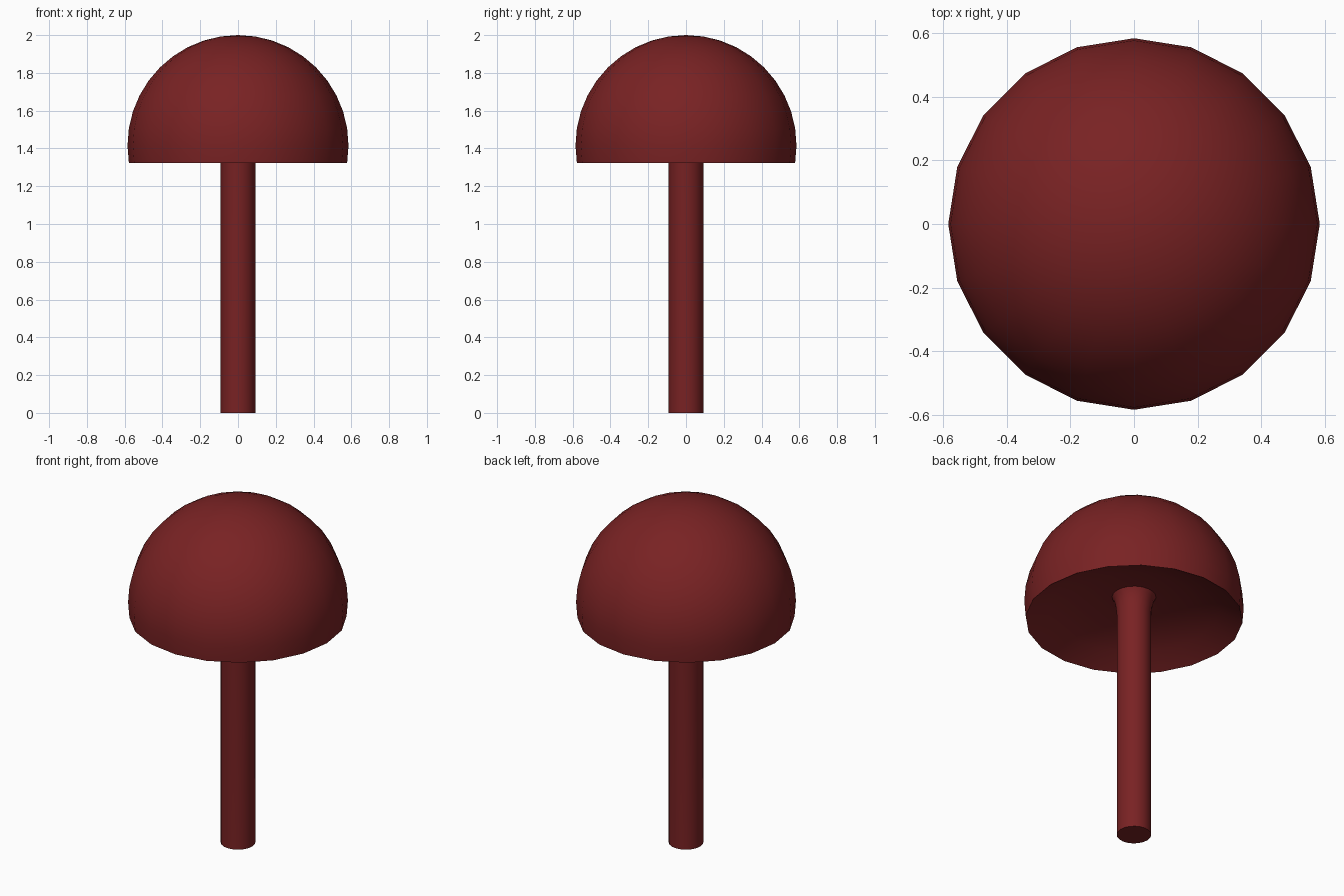
import bpy, bmesh
from math import sin, cos, pi, radians

if "Cube" in bpy.data.objects:
    bpy.data.objects.remove(bpy.data.objects["Cube"])

SIDES = 20

red = bpy.data.materials.new("dark_red")
red.diffuse_color = (0.19, 0.016, 0.017, 1)
red.use_nodes = True
red.node_tree.nodes["Principled BSDF"].inputs["Base Color"].default_value = red.diffuse_color


def lathe(name, profile):
    """Revolve (radius, z) points around z; radius 0 makes a pole."""
    bm = bmesh.new()
    rings = []
    for r, z in profile:
        if r == 0:
            rings.append([bm.verts.new((0, 0, z))] * SIDES)
        else:
            rings.append([bm.verts.new((r * cos(2 * pi * i / SIDES),
                                        r * sin(2 * pi * i / SIDES), z))
                          for i in range(SIDES)])
    for a, b in zip(rings, rings[1:]):
        for i in range(SIDES):
            j = (i + 1) % SIDES
            bm.faces.new(list(dict.fromkeys((a[i], a[j], b[j], b[i]))))
    bmesh.ops.recalc_face_normals(bm, faces=bm.faces)
    mesh = bpy.data.meshes.new(name)
    bm.to_mesh(mesh)
    bm.free()
    mesh.materials.append(red)
    obj = bpy.data.objects.new(name, mesh)
    bpy.context.collection.objects.link(obj)
    bpy.context.view_layer.objects.active = obj
    obj.select_set(True)
    bpy.ops.object.shade_smooth_by_angle(angle=radians(35))
    obj.select_set(False)
    return obj


# Cap: slightly more than half a sphere, with a shallow hollow underside
R, CZ = 0.585, 1.415
dome = [(R * cos(radians(a)), CZ + R * sin(radians(a))) for a in range(-9, 90, 9)]
hollow = [(0, 1.46), (0.12, 1.46), (0.30, 1.44), (0.46, 1.39)]
lathe("cap", hollow + dome + [(0, 2.0)])

# Stem: straight shaft flaring out where it meets the cap
lathe("stem", [(0, 0), (0.092, 0), (0.092, 1.35), (0.097, 1.40),
               (0.106, 1.44), (0.12, 1.465), (0, 1.465)])
